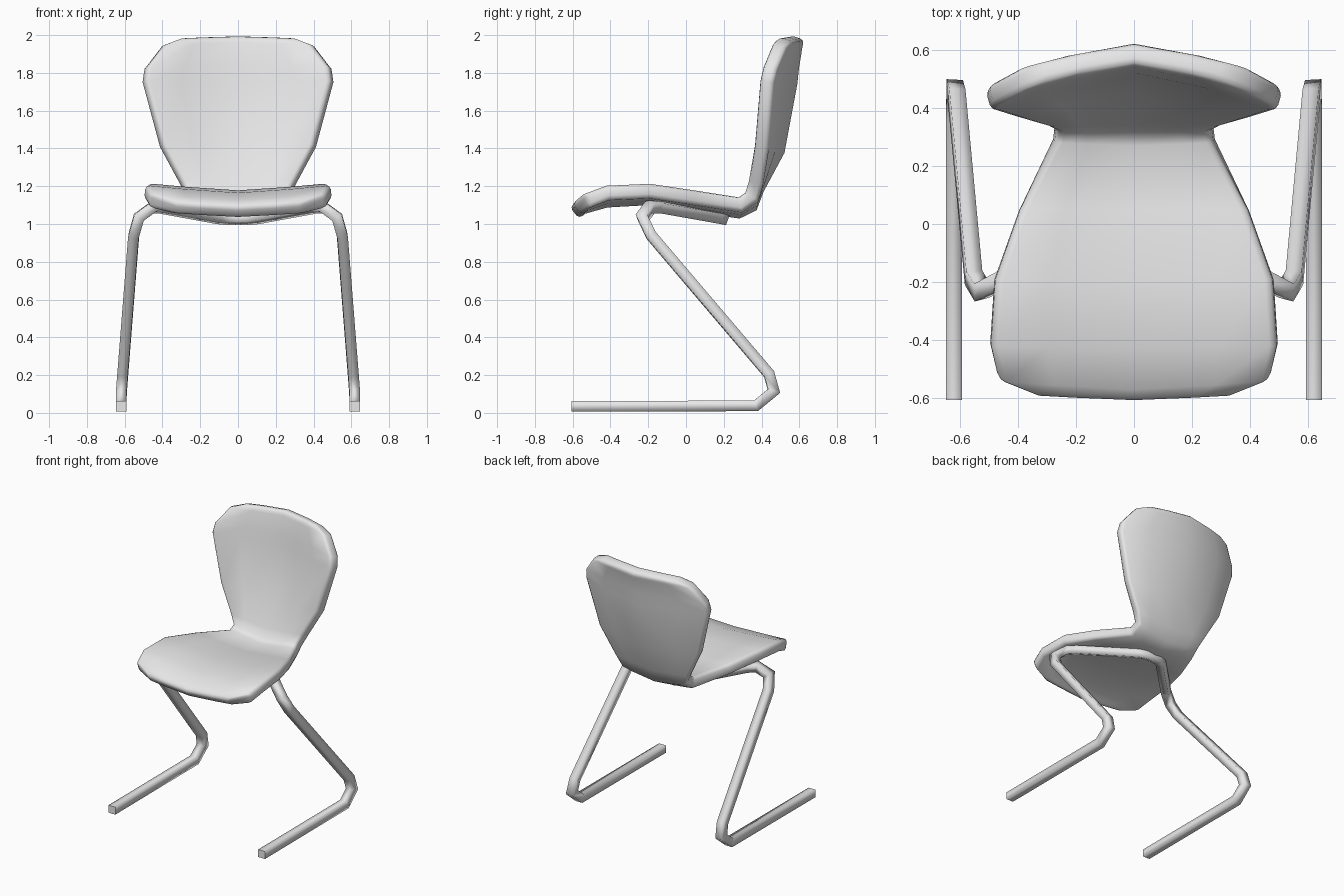
import bpy, bmesh
from mathutils import Vector

cube = bpy.data.objects.get("Cube")
if cube:
    bpy.data.objects.remove(cube, do_unlink=True)

grey = bpy.data.materials.new("light_grey")
grey.use_nodes = True
color = (0.8, 0.8, 0.8, 1)
grey.diffuse_color = color
grey.node_tree.nodes["Principled BSDF"].inputs["Base Color"].default_value = color


def finish(name, bm):
    """Turn a bmesh into a scene object with the shared material."""
    bmesh.ops.recalc_face_normals(bm, faces=bm.faces) if name != "seat_shell" else None
    mesh = bpy.data.meshes.new(name)
    bm.to_mesh(mesh)
    bm.free()
    mesh.materials.append(grey)
    obj = bpy.data.objects.new(name, mesh)
    bpy.context.collection.objects.link(obj)
    return obj


# Seat and backrest shell: half width, centre (y, z), edge (y, z) per row
rows = [
    (0.32, -0.615, 1.09, -0.60, 1.11),
    (0.465, -0.57, 1.125, -0.54, 1.16),
    (0.49, -0.43, 1.165, -0.42, 1.205),
    (0.475, -0.2, 1.178, -0.19, 1.215),
    (0.39, 0.05, 1.14, 0.05, 1.18),
    (0.27, 0.27, 1.11, 0.28, 1.145),
    (0.265, 0.312, 1.13, 0.315, 1.17),
    (0.30, 0.338, 1.2, 0.333, 1.23),
    (0.40, 0.445, 1.4, 0.36, 1.42),
    (0.49, 0.51, 1.75, 0.388, 1.76),
    (0.48, 0.52, 1.84, 0.405, 1.83),
    (0.39, 0.54, 1.96, 0.455, 1.95),
    (0.29, 0.55, 2.0, 0.495, 1.99),
]
columns = (-1, -0.6, 0, 0.6, 1)
bm = bmesh.new()
grid = []
for w, yc, zc, ye, ze in rows:
    centre, edge = Vector((0, yc, zc)), Vector((0, ye, ze))
    line = []
    for t in columns:
        point = centre.lerp(edge, abs(t) ** 1.25)
        point.x = w * t
        line.append(bm.verts.new(point))
    grid.append(line)
for a, b in zip(grid, grid[1:]):
    for i in range(len(columns) - 1):
        bm.faces.new((a[i], a[i + 1], b[i + 1], b[i])).smooth = True
shell = finish("seat_shell", bm)
solid = shell.modifiers.new("thickness", "SOLIDIFY")
solid.thickness = 0.078
solid.offset = -1
solid.use_even_offset = True
bevel = shell.modifiers.new("soft_rim", "BEVEL")
bevel.width = 0.022
bevel.segments = 2
bevel.limit_method = "ANGLE"
bevel.angle_limit = 0.95

# Square tube frame: one half from the foot tip to the middle under the seat
path = [Vector(p) for p in (
    (0.619, -0.605, 0.035), (0.619, 0.37, 0.037), (0.617, 0.465, 0.115),
    (0.61, 0.44, 0.205), (0.552, -0.185, 0.94), (0.525, -0.23, 1.035),
    (0.45, -0.19, 1.09), (0.40, -0.14, 1.09), (0.10, 0.17, 1.035),
    (0.05, 0.195, 1.03), (0, 0.195, 1.03))]
half = 0.028
bm = bmesh.new()
rings = []
incoming = (path[1] - path[0]).normalized()
ring = [path[0] + Vector((sx * half, 0, sz * half))
        for sx, sz in ((-1, -1), (1, -1), (1, 1), (-1, 1))]
rings.append([bm.verts.new(p) for p in ring])
for i in range(1, len(path)):
    # Slide the section along the tube onto the mitre plane of each bend
    incoming = (path[i] - path[i - 1]).normalized()
    if i + 1 < len(path):
        plane = incoming + (path[i + 1] - path[i]).normalized()
    else:
        plane = Vector((-1, 0, 0))
    ring = [p + incoming * ((path[i] - p).dot(plane) / incoming.dot(plane)) for p in ring]
    rings.append([bm.verts.new(p) for p in ring])
for a, b in zip(rings, rings[1:]):
    for k in range(4):
        n = (k + 1) % 4
        bm.faces.new((a[k], a[n], b[n], b[k])).smooth = True
bm.faces.new(rings[0])
frame = finish("tube_frame", bm)
mirror = frame.modifiers.new("mirror", "MIRROR")
mirror.use_clip = True
